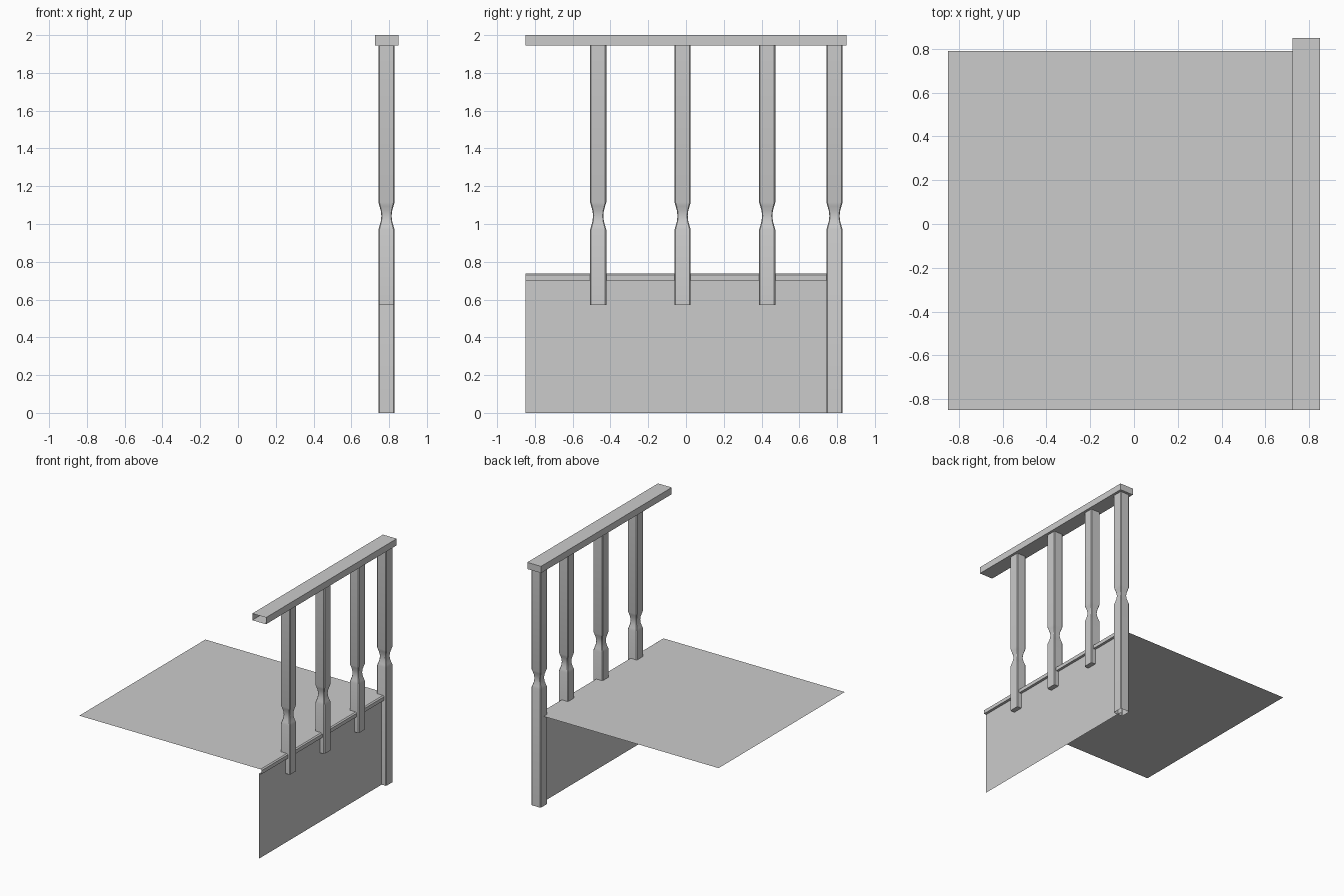
import bpy, bmesh

if "Cube" in bpy.data.objects:
    bpy.data.objects.remove(bpy.data.objects["Cube"])

POST_X = 0.786
HALF = 0.043      # half width of a baluster
CHAMFER = 0.006   # eased corner size


def finish(bm, name, recalc=True):
    if recalc:
        bmesh.ops.recalc_face_normals(bm, faces=bm.faces)
    mesh = bpy.data.meshes.new(name)
    bm.to_mesh(mesh)
    bm.free()
    obj = bpy.data.objects.new(name, mesh)
    bpy.context.collection.objects.link(obj)
    return obj


def baluster(name, y, bottom, capped):
    # Chamfered square section lofted up through a narrow turned waist
    h, c = HALF, HALF - CHAMFER
    section = [(h, -c), (h, c), (c, h), (-c, h), (-h, c), (-h, -c), (-c, -h), (c, -h)]
    levels = [(bottom, 1), (0.97, 1), (0.99, 0.86), (1.015, 0.70), (1.043, 0.63),
              (1.07, 0.70), (1.095, 0.86), (1.115, 1), (1.945, 1)]
    bm = bmesh.new()
    rings = [[bm.verts.new((POST_X + px * s, y + py * s, z)) for px, py in section]
             for z, s in levels]
    n = len(section)
    for a, b in zip(rings, rings[1:]):
        for i in range(n):
            j = (i + 1) % n
            bm.faces.new((a[i], a[j], b[j], b[i]))
    if capped:
        bm.faces.new(rings[0][::-1])
    obj = finish(bm, name, recalc=False)
    bpy.ops.object.select_all(action='DESELECT')
    obj.select_set(True)
    bpy.context.view_layer.objects.active = obj
    bpy.ops.object.shade_smooth_by_angle()


def sheet(name, profile, y0, y1):
    # Open profile in x-z extruded along y
    bm = bmesh.new()
    rows = [[bm.verts.new((x, y, z)) for x, z in profile] for y in (y0, y1)]
    for i in range(len(profile) - 1):
        bm.faces.new((rows[0][i], rows[0][i + 1], rows[1][i + 1], rows[1][i]))
    finish(bm, name, recalc=False)


# Landing floor, overhanging nosing and side wall
sheet("landing_floor", [(-0.85, 0.738), (0.80, 0.738)], -0.85, 0.79)
sheet("floor_nosing", [(0.80, 0.738), (0.81, 0.73), (0.81, 0.70), (0.788, 0.70)], -0.85, 0.79)
sheet("side_wall", [(0.788, 0.70), (0.788, 0.0)], -0.85, 0.79)

# Balusters fixed to the wall, and the full height end post
for k, y in enumerate((-0.465, -0.018, 0.43)):
    baluster(f"baluster_{k + 1}", y, 0.57, True)
baluster("end_post", POST_X, 0.0, False)

# Handrail: box with an open front end
bm = bmesh.new()
bmesh.ops.create_cube(bm, size=1)
for v in bm.verts:
    v.co.x = 0.7875 + v.co.x * 0.125
    v.co.y *= 1.70
    v.co.z = 1.9725 + v.co.z * 0.055
bm.normal_update()
front = [f for f in bm.faces if f.normal.y < -0.9]
bmesh.ops.delete(bm, geom=front, context='FACES_ONLY')
finish(bm, "handrail", recalc=False)
